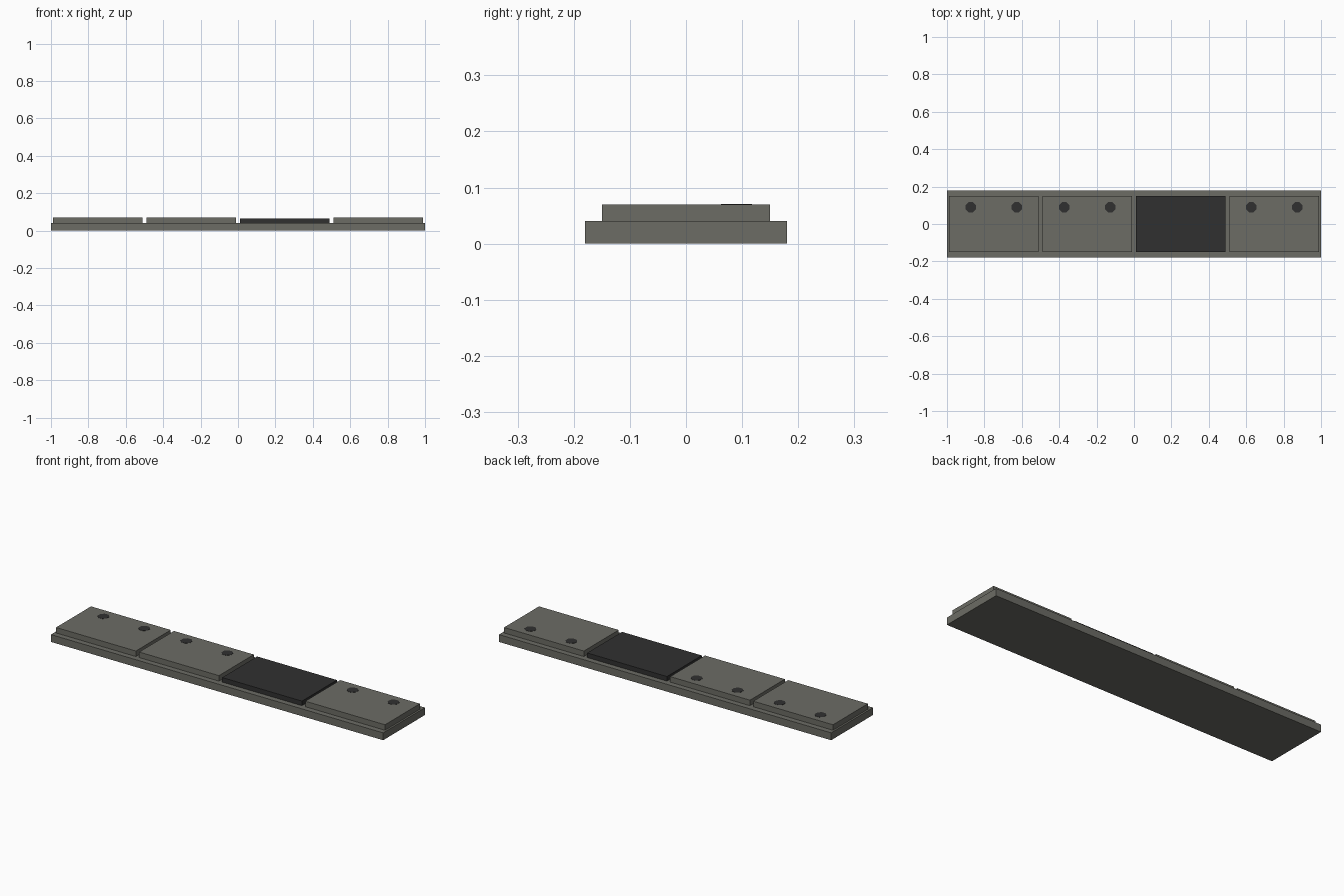
import bpy, math

if "Cube" in bpy.data.objects:
    bpy.data.objects.remove(bpy.data.objects["Cube"])


def material(name, color):
    m = bpy.data.materials.new(name)
    m.diffuse_color = (*color, 1)
    m.use_nodes = True
    m.node_tree.nodes["Principled BSDF"].inputs["Base Color"].default_value = m.diffuse_color
    return m


concrete = material("grey concrete", (0.15, 0.15, 0.13))
dark = material("dark opening", (0.03, 0.03, 0.03))


def box(name, x0, x1, y, z0, z1, mat):
    bpy.ops.mesh.primitive_cube_add(size=1, location=((x0 + x1) / 2, 0, (z0 + z1) / 2))
    ob = bpy.context.object
    ob.name = name
    ob.scale = (x1 - x0, 2 * y, z1 - z0)
    bpy.ops.object.transform_apply(location=False, rotation=False, scale=True)
    ob.data.materials.append(mat)


def lift_hole(name, x, y):
    bpy.ops.mesh.primitive_cylinder_add(vertices=8, radius=0.03, depth=0.005,
                                        location=(x, y, 0.0685),
                                        rotation=(0, 0, math.pi / 8))
    ob = bpy.context.object
    ob.name = name
    ob.data.materials.append(dark)


# Long base slab
box("base_slab", -1, 1, 0.18, 0, 0.04, concrete)

# Three cover slabs with lift holes, and one dark open bay
for i in range(4):
    cx = -0.75 + 0.5 * i
    if i == 2:
        box("open_bay", cx - 0.24, cx + 0.24, 0.15, 0.04, 0.065, dark)
        continue
    box(f"cover_{i}", cx - 0.24, cx + 0.24, 0.15, 0.04, 0.07, concrete)
    for s in (-1, 1):
        lift_hole(f"lift_hole_{i}_{'left' if s < 0 else 'right'}", cx + s * 0.123, 0.09)
